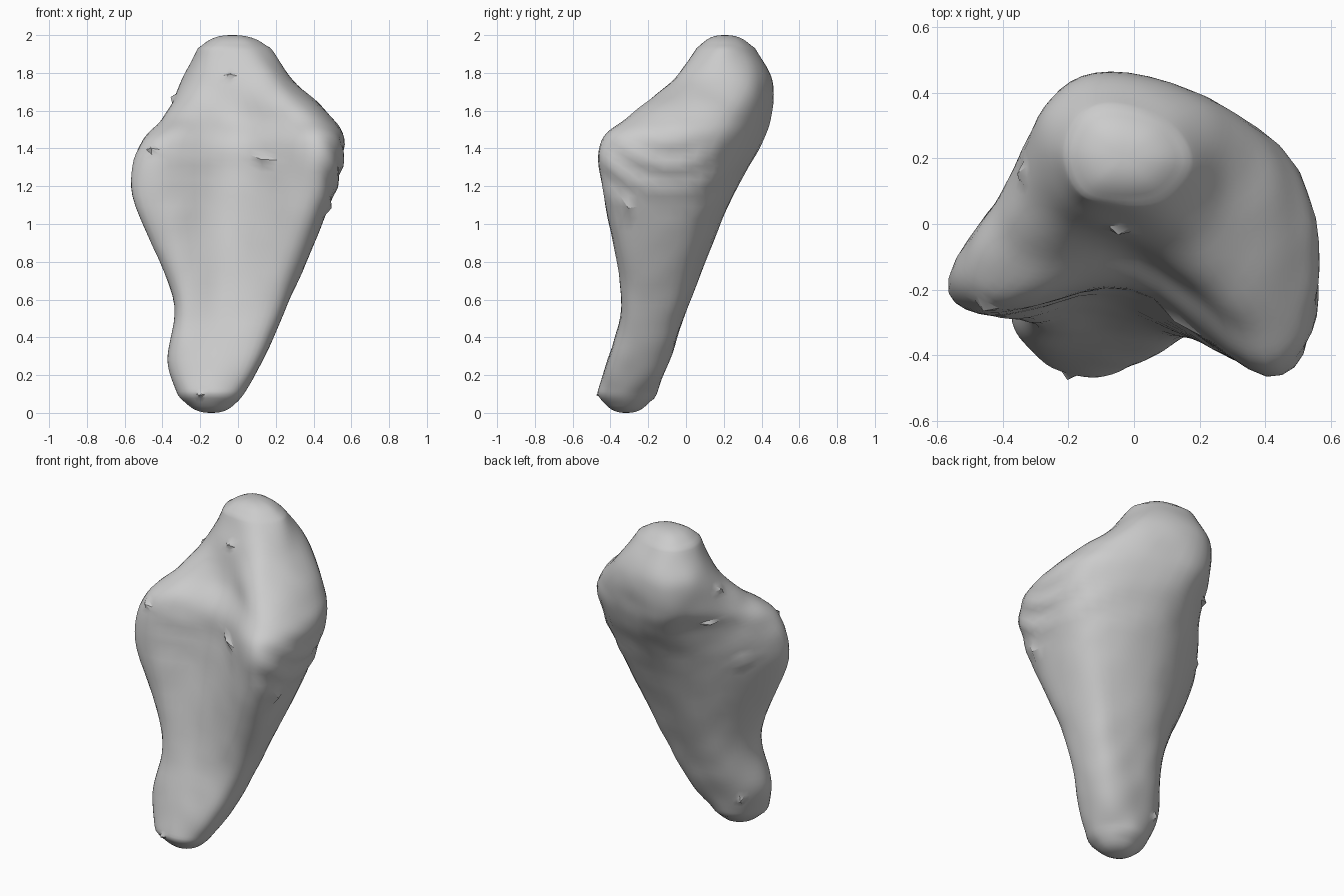
import bpy, bmesh, math, random
from mathutils import Vector, noise

cube = bpy.data.objects.get("Cube")
if cube:
    bpy.data.objects.remove(cube, do_unlink=True)

random.seed(23)
AROUND, ALONG, CAP = 6, 8, 7

# Cross-sections in hundredths: height, then x, y pairs running
# back, back-left, left, front-left, front valley, front-right, right, back-right
SECTIONS = [
    (10, -14, -16, -26, -20, -32, -32, -26, -43, -13, -47, -2, -43, 3, -32, -2, -21),
    (28, -10, -9, -27, -13, -37, -26, -32, -37, -13, -41, 8, -39, 13, -26, 8, -12),
    (62, -3, 3, -23, -2, -34, -19, -29, -31, -8, -30, 20, -34, 28, -22, 22, -3),
    (115, 5, 25, -31, 12, -56, -19, -39, -28, -4, -21, 37, -44, 50, -26, 43, 10),
    (142, -1, 40, -28, 23, -51, -9, -41, -25, 0, -18, 41, -46, 56, -20, 47, 20),
    (157, -5, 45, -28, 33, -39, 2, -28, -10, 1, -9, 36, -31, 49, -5, 39, 28),
    (176, -8, 46, -26, 36, -29, 20, -22, 5, -4, -2, 19, -6, 29, 12, 22, 36),
    (193, -5, 36, -16, 33, -21, 21, -16, 9, -4, 6, 9, 8, 17, 19, 10, 31),
]


def spline(a, b, c, d, t):
    """Smooth curve from b to c with neighbours a and d."""
    return 0.5 * (2 * b + (c - a) * t + (2 * a - 5 * b + 4 * c - d) * t * t
                  + (3 * b - a - 3 * c + d) * t ** 3)


def closed_ring(row):
    """Round a closed section through its corner points."""
    z, flat = row[0], row[1:]
    pts = [Vector((x, y, z)) / 100 for x, y in zip(flat[::2], flat[1::2])]
    n = len(pts)
    return [spline(pts[i - 1], pts[i], pts[(i + 1) % n], pts[(i + 2) % n], s / AROUND)
            for i in range(n) for s in range(AROUND)]


def cap_rings(ring, tip):
    """Shrink an end ring towards a domed tip height."""
    centre = sum(ring, Vector()) / len(ring)
    result = []
    for k in range(1, CAP + 1):
        scale = 1 - (k / (CAP + 0.5)) ** 1.2
        z = centre.z + (tip - centre.z) * (1 - scale ** 2.5)
        shrunk = [centre.lerp(p, scale) for p in ring]
        result.append([Vector((p.x, p.y, z)) for p in shrunk])
    return result


# Loft the rings from the narrow foot to the rounded head
keys = [closed_ring(row) for row in SECTIONS]
last = len(keys) - 1
rings = cap_rings(keys[0], 0)[::-1]
for i in range(last):
    a, b, c, d = keys[max(i - 1, 0)], keys[i], keys[i + 1], keys[min(i + 2, last)]
    for s in range(ALONG):
        rings.append([spline(*p, s / ALONG) for p in zip(a, b, c, d)])
rings.append(keys[last])
rings += cap_rings(keys[last], 2)

bm = bmesh.new()
grid = [[bm.verts.new(p) for p in ring] for ring in rings]
for low, high in zip(grid, grid[1:]):
    for j in range(len(low)):
        k = (j + 1) % len(low)
        bm.faces.new((low[j], low[k], high[k], high[j]))
bm.faces.new(grid[0][::-1])
bm.faces.new(grid[-1])

# Relax the seams between sections
for step in range(2):
    bmesh.ops.smooth_vert(bm, verts=[v for v in bm.verts if 0.03 < v.co.z < 1.97],
                          factor=0.4, use_axis_x=True, use_axis_y=True, use_axis_z=True)
bmesh.ops.triangulate(bm, faces=bm.faces[:])
bm.normal_update()

# Uneven surface, with curved furrows fading out on the broad right flank
moves = []
for v in bm.verts:
    if not 0.06 < v.co.z < 1.94:
        continue
    push = 0.003 + 0.006 * noise.noise(v.co * 7)
    fade = max(0, 1 - abs(v.co.z - 1.25) / 0.25) * max(0, v.normal.x)
    reach = math.hypot(v.co.y + 0.08, v.co.z - 1.6)
    push += 0.01 * fade * math.sin(reach * 48)
    moves.append((v, v.normal * push))
for v, offset in moves:
    v.co += offset

# A few small raised chips
for v, offset in random.sample(moves, 9):
    v.co += v.normal * 0.02

mesh = bpy.data.meshes.new("body")
bm.to_mesh(mesh)
bm.free()
body = bpy.data.objects.new("body", mesh)
bpy.context.collection.objects.link(body)

grey = bpy.data.materials.new("stone grey")
grey.use_nodes = True
colour = (0.6, 0.6, 0.6, 1)
grey.diffuse_color = colour
grey.node_tree.nodes["Principled BSDF"].inputs["Base Color"].default_value = colour
mesh.materials.append(grey)

bpy.ops.object.select_all(action="DESELECT")
body.select_set(True)
bpy.context.view_layer.objects.active = body
bpy.ops.object.shade_smooth_by_angle(angle=math.radians(35))
